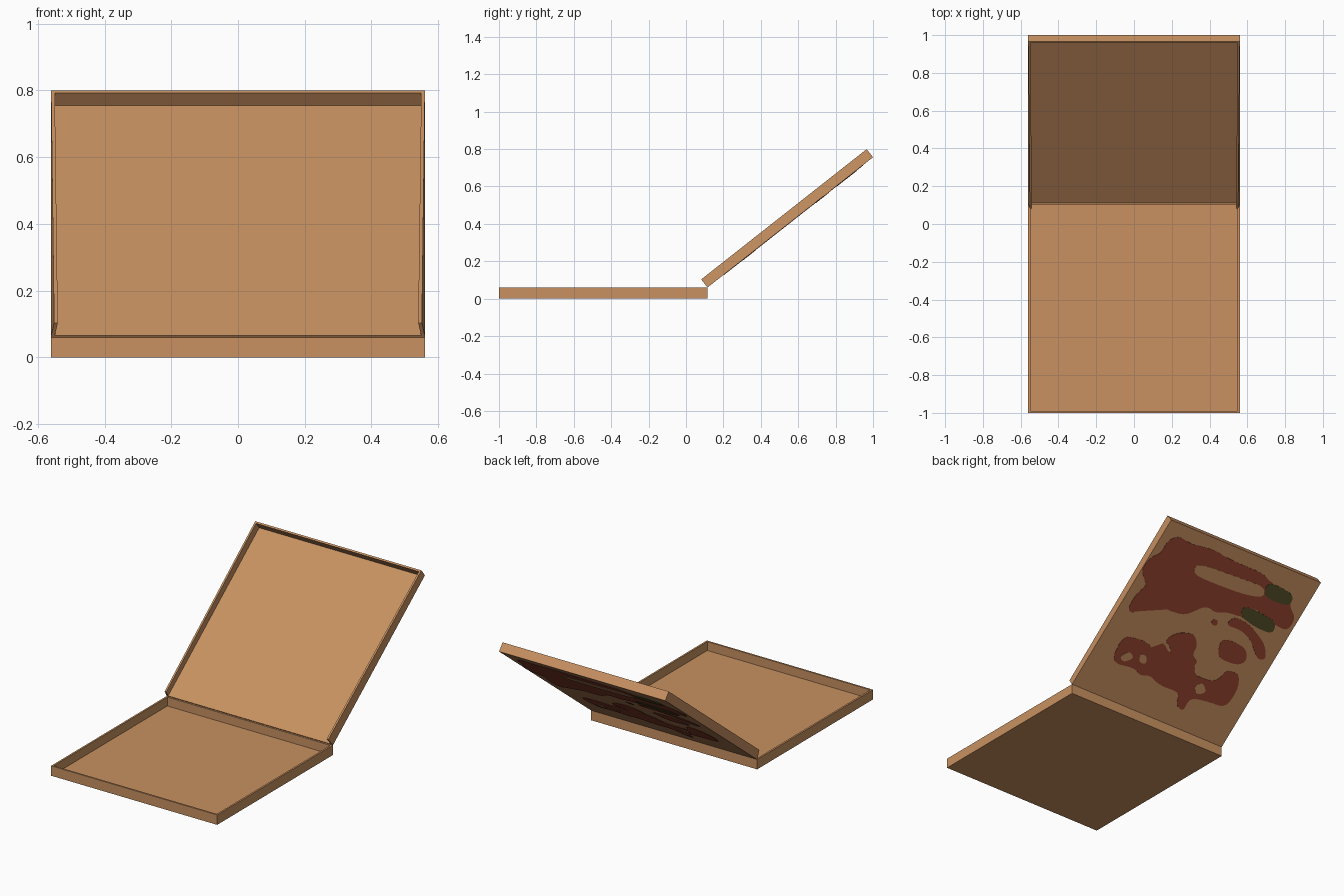
import bpy, bmesh, math
from mathutils import Matrix, Vector

if "Cube" in bpy.data.objects:
    bpy.data.objects.remove(bpy.data.objects["Cube"])

W, WALL, SHEET = 0.56, 0.011, 0.006
LENGTH, DEPTH = 1.126, 0.055
HINGE = Matrix.Translation((0, 0.115, 0.06)) @ Matrix.Rotation(math.radians(38.2), 4, 'X')
FLAT = Matrix.Identity(4)


def material(name, rgb):
    m = bpy.data.materials.new(name)
    lin = [(c / 255 / 12.92) if c < 11 else ((c / 255 + 0.055) / 1.055) ** 2.4 for c in rgb]
    m.diffuse_color = (*lin, 1)
    m.use_nodes = True
    m.node_tree.nodes["Principled BSDF"].inputs["Base Color"].default_value = m.diffuse_color
    return m


kraft = material("kraft_card", (200, 145, 97))
red = material("print_red", (154, 70, 50))
green = material("print_green", (84, 80, 42))


def finish(name, bm, mat, matrix):
    bmesh.ops.recalc_face_normals(bm, faces=bm.faces)
    bm.transform(matrix)
    me = bpy.data.meshes.new(name)
    bm.to_mesh(me)
    bm.free()
    me.materials.append(mat)
    ob = bpy.data.objects.new(name, me)
    bpy.context.collection.objects.link(ob)


def prism(name, bottom, top, mat, matrix=FLAT):
    """Solid between two matching loops."""
    bm = bmesh.new()
    a = [bm.verts.new(p) for p in bottom]
    b = [bm.verts.new(p) for p in top]
    n = len(a)
    caps = [bm.faces.new(a), bm.faces.new(b)]
    for i in range(n):
        j = (i + 1) % n
        bm.faces.new((a[i], a[j], b[j], b[i]))
    if n > 4:
        bmesh.ops.triangulate(bm, faces=caps)
    finish(name, bm, mat, matrix)


def rect(x0, x1, y0, y1, z):
    return [(x0, y0, z), (x1, y0, z), (x1, y1, z), (x0, y1, z)]


def box(name, x0, x1, y0, y1, z0, z1, matrix=FLAT):
    prism(name, rect(x0, x1, y0, y1, z0), rect(x0, x1, y0, y1, z1), kraft, matrix)


# Base tray: floor and four walls
Y0, Y1, H = -1.0, 0.115, 0.06
box("tray_floor", -W, W, Y0, Y1, 0, SHEET)
box("tray_front_wall", -W, W, Y0, Y0 + WALL, SHEET, H)
box("tray_back_wall", -W, W, Y1 - WALL, Y1, SHEET, H)
for side, s in (("left", -1), ("right", 1)):
    x0, x1 = sorted((s * W, s * (W - WALL)))
    box(f"tray_{side}_wall", x0, x1, Y0 + WALL, Y1 - WALL, SHEET, H)

# Lid: panel, far wall, and side walls that lean inward at the hinge end
box("lid_panel", -W, W, 0, LENGTH, 0, SHEET, HINGE)
box("lid_front_wall", -W, W, LENGTH - WALL, LENGTH, SHEET, DEPTH, HINGE)
for side, s in (("left", -1), ("right", 1)):
    end, lean = LENGTH - WALL, 0.009
    low = [(s * W, 0, SHEET), (s * (W - WALL), 0, SHEET),
           (s * (W - WALL), end, SHEET), (s * W, end, SHEET)]
    high = [(s * (W - lean), 0, DEPTH), (s * (W - lean - WALL), 0, DEPTH),
            (s * (W - WALL), end, DEPTH), (s * W, end, DEPTH)]
    prism(f"lid_{side}_wall", low, high, kraft, HINGE)


# Printed artwork on the outside of the lid, sketched on a skewed grid
def on_lid(p):
    px, py = p[0] - 1073, p[1] - 684
    u = (163 * px + 97 * py) / 30301
    v = (62 * px - 149 * py) / 30301
    return Vector((W - 2 * W * u, LENGTH * v, 0))


def patch(name, points, mat, thick, rounds=2):
    pts = [on_lid(p) for p in points]
    for _ in range(rounds):      # corner cutting gives soft outlines
        pts = [q for a, b in zip(pts, pts[1:] + pts[:1])
               for q in (a.lerp(b, 0.22), a.lerp(b, 0.78))]
    prism(name, pts, [p - Vector((0, 0, thick)) for p in pts], mat, HINGE)


swirl = [(1141, 570), (1150, 558), (1160, 554), (1167, 541), (1178, 537), (1190, 545),
         (1212, 550), (1228, 560), (1262, 574), (1268, 582), (1290, 597), (1288, 606),
         (1294, 618), (1286, 631), (1272, 624), (1258, 611), (1222, 594), (1196, 586),
         (1190, 590), (1208, 598), (1245, 606), (1243, 618), (1225, 612), (1215, 613),
         (1205, 606), (1190, 613), (1182, 615), (1163, 609), (1172, 600), (1164, 590),
         (1148, 593), (1140, 602), (1134, 614), (1127, 610), (1136, 594), (1146, 586),
         (1143, 578)]
arc = [(1225, 625), (1240, 630), (1250, 640), (1256, 659), (1265, 659), (1264, 645),
       (1255, 632), (1245, 622), (1232, 617)]
upper_blob = [(1164, 640), (1178, 632), (1194, 634), (1197, 645), (1192, 655),
              (1198, 662), (1188, 670), (1178, 664), (1165, 660), (1172, 650)]
side_blob = [(1221, 637), (1245, 647), (1246, 661), (1236, 665), (1216, 657)]
lower_blob = [(1111, 662), (1123, 636), (1140, 639), (1152, 646), (1150, 656), (1158, 657),
              (1162, 640), (1170, 655), (1195, 663), (1194, 675), (1215, 682), (1227, 669),
              (1239, 674), (1237, 690), (1225, 707), (1208, 701), (1190, 697), (1183, 711),
              (1176, 704), (1180, 692), (1160, 685), (1150, 675), (1140, 675), (1135, 668)]
dot = [(1211, 619), (1217, 620), (1216, 626), (1211, 625)]
for name, pts in (("swirl", swirl), ("arc", arc), ("upper_blob", upper_blob),
                  ("side_blob", side_blob), ("lower_blob", lower_blob), ("dot", dot)):
    patch("print_" + name, pts, red, 0.002)

# Unprinted gaps and green leaves lie just above the red
gaps = [[(1192, 570), (1198, 564), (1235, 577), (1263, 587), (1262, 598), (1240, 594), (1196, 577)],
        [(1120, 656), (1130, 651), (1134, 658), (1123, 662)],
        [(1140, 653), (1147, 656), (1146, 664), (1139, 662)],
        [(1194, 685), (1203, 682), (1206, 692), (1196, 694)]]
leaves = [[(1266, 583), (1279, 587), (1292, 596), (1288, 606), (1273, 602), (1262, 595)],
          [(1242, 606), (1256, 611), (1275, 622), (1271, 634), (1254, 627), (1239, 616)]]
for i, pts in enumerate(gaps):
    patch(f"print_gap_{i + 1}", pts, kraft, 0.0035)
for i, pts in enumerate(leaves):
    patch(f"print_leaf_{i + 1}", pts, green, 0.0035)
